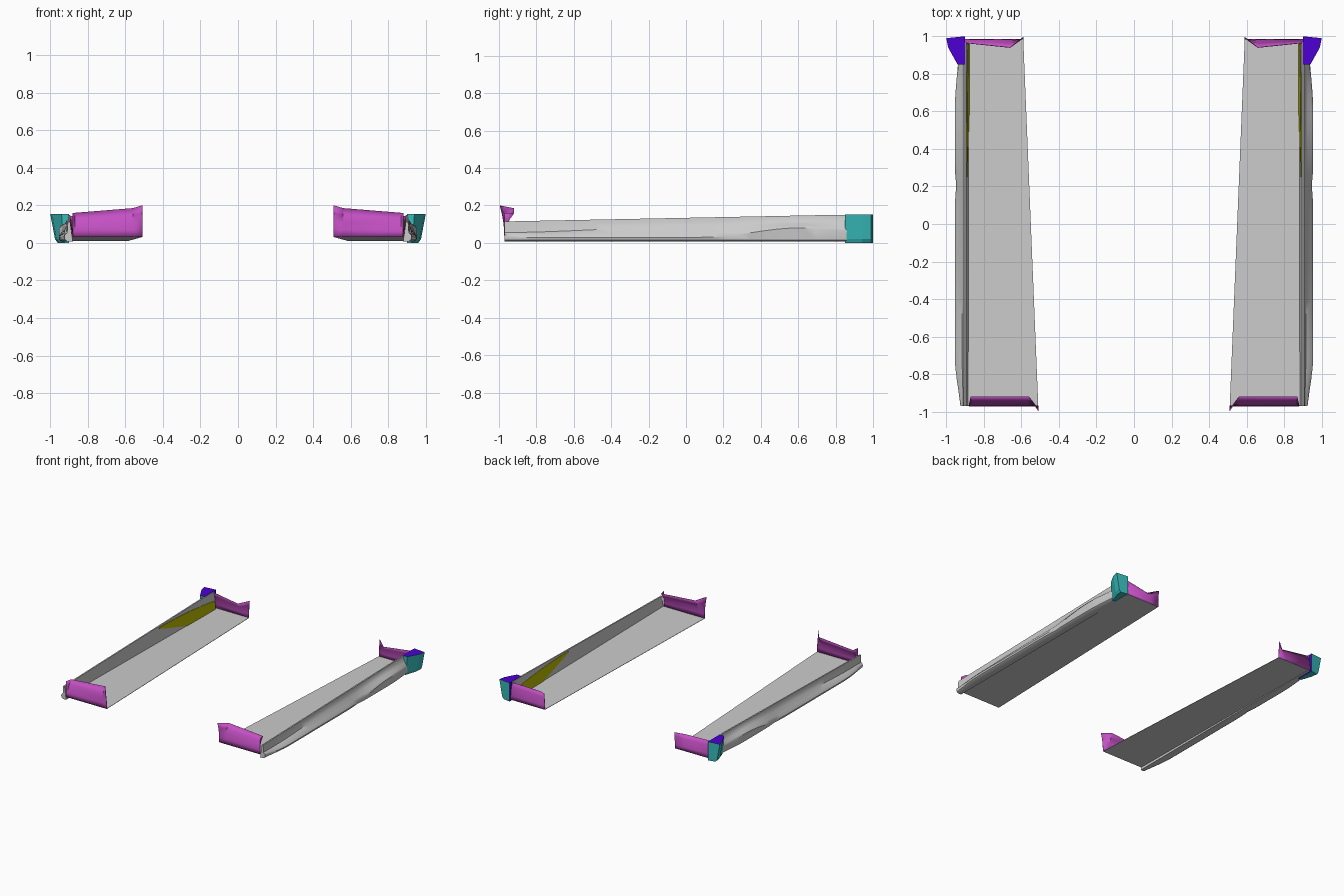
import bpy, bmesh
from math import exp

old = bpy.data.objects.get("Cube")
if old:
    bpy.data.objects.remove(old, do_unlink=True)


def material(name, red, green, blue):
    paint = bpy.data.materials.new(name)
    paint.use_nodes = True
    paint.diffuse_color = (red, green, blue, 1)
    shader = paint.node_tree.nodes["Principled BSDF"]
    shader.inputs["Base Color"].default_value = paint.diffuse_color
    return paint


grey = material("light grey", 0.6, 0.6, 0.6)
magenta = material("magenta", 0.55, 0.08, 0.55)
teal = material("teal", 0.04, 0.5, 0.5)
blue = material("blue", 0.07, 0, 0.65)
yellow = material("yellow", 0.5, 0.5, 0)


def loft(name, rings, paints, closed=False, smooth=False):
    """Skin a list of rings: a capped solid if closed, otherwise a thin sheet."""
    bm = bmesh.new()
    rows = [[bm.verts.new(point) for point in ring] for ring in rings]
    count = len(rows[0])
    for row, following in zip(rows, rows[1:]):
        for i in range(count if closed else count - 1):
            j = (i + 1) % count
            bm.faces.new((row[i], row[j], following[j], following[i]))
    if closed:
        bm.faces.new(rows[0])
        bm.faces.new(rows[-1])
    bmesh.ops.recalc_face_normals(bm, faces=bm.faces)
    mesh = bpy.data.meshes.new(name)
    bm.to_mesh(mesh)
    bm.free()
    for paint in paints:
        mesh.materials.append(paint)
    part = bpy.data.objects.new(name, mesh)
    bpy.context.collection.objects.link(part)
    if smooth:
        bpy.ops.object.select_all(action="DESELECT")
        part.select_set(True)
        bpy.context.view_layer.objects.active = part
        bpy.ops.object.shade_smooth_by_angle(angle=0.6)
    if not closed:
        sheet = part.modifiers.new("sheet thickness", "SOLIDIFY")
        sheet.thickness = 0.003
        sheet.offset = 0
    part.modifiers.new("other side", "MIRROR")
    return part


def ease(start, end, value):
    """Smooth step from nought to one between start and end."""
    t = min(1, max(0, (value - start) / (end - start)))
    return t * t * (3 - 2 * t)


def top_height(y):
    return min(0.15, 0.134 + 0.02 * y)


def inner_wall(y, z):
    return 0.88 + 0.015 * z / top_height(y)


def sill_section(y):
    """Cross-section: upright inner wall, narrow top, flared outer skin."""
    top = top_height(y)
    swell = ease(0.1, 0.6, y) - 0.5 * ease(0.6, 1, y)
    notch = 0.008 * exp(-((y - 0.2) / 0.06) ** 2)
    wide_x = 0.92 + 0.035 * ease(-1.05, -0.7, y) - 0.025 * ease(0.6, 1, y) - notch
    wide_z = 0.03 + 0.05 * swell
    shoulder_x = 0.91 + 0.006 * ease(-1, -0.7, y) + 0.008 * swell
    shoulder_z = 0.055 + 0.03 * ease(-1, 0, y) + 0.018 * swell
    skin = [(shoulder_x, shoulder_z),
            ((shoulder_x + wide_x) / 2 + 0.006, (shoulder_z + wide_z) / 2),
            (wide_x, wide_z),
            (wide_x - 0.004, 0.016),
            (wide_x - 0.016, 0.008)]
    wall = [(0.88, 0.008), (inner_wall(y, top), top), (0.906, top), (0.908, top - 0.02)]
    return [(x, y, z) for x, z in wall + skin]


# Sill running the whole length
steps = 28
end = 0.97
loft("side_sill", [sill_section(end * (2 * i / steps - 1)) for i in range(steps + 1)],
     [grey], closed=True, smooth=True)

# Floor sheet, narrowing and dropping towards the back
front_y, front_inner, front_floor = -0.97, 0.51, 0.033
back_y, back_inner, back_floor = 0.985, 0.59, 0.011
loft("floor_panel",
     [[(inner, y, floor), (0.885, y, floor)]
      for inner, y, floor in ((front_inner, front_y, front_floor),
                              (back_inner, back_y, back_floor))],
     [grey])


def flange(name, foot, inner, floor, columns):
    """Upright end sheet; each column has a distance from the inner edge, top and lean."""
    rings = []
    for t in (0, 0.25, 0.5, 0.75, 1):
        rings.append([(inner + along, foot + lean * t * t, floor + (top - floor) * t)
                      for along, top, lean in columns])
    loft(name, rings, [magenta], smooth=True)


flange("front_flange", front_y, front_inner, front_floor,
       [(0, 0.2, -0.025), (0.05, 0.185, 0.05), (0.36, 0.16, 0.05), (0.37, 0.16, 0)])
flange("rear_flange", back_y, back_inner, back_floor,
       [(0, 0.145, 0.01), (0.07, 0.125, -0.045), (0.31, 0.145, -0.02)])

# Rear corner cap, tapering downwards, with blue upper and inner faces
cap_side = 0.9
crown = [(cap_side, 1), (1, 0.99), (0.99, 0.94), (0.94, 0.85), (cap_side, 0.85)]
cap = loft("corner_cap",
           [[(cap_side + (x - cap_side) * spread, y, z) for x, y in crown]
            for z, spread in ((0, 0.6), (0.02, 0.75), (0.153, 1))],
           [teal, blue], closed=True)
for face in cap.data.polygons:
    if face.normal.z > 0.7 or face.normal.x < -0.7:
        face.material_index = 1

# Yellow patch on the inner wall, pointed in front and full height behind
patch = []
for i in range(13):
    t = i / 12
    y = 0.25 + 0.71 * t
    lower = max(0.014, 0.12 - 0.3 * (y - 0.25))
    upper = 0.13 - 0.05 * t * t
    patch.append([(inner_wall(y, z) - 0.003, y, z) for z in (lower, upper)])
loft("inner_wall_patch", patch, [yellow])
